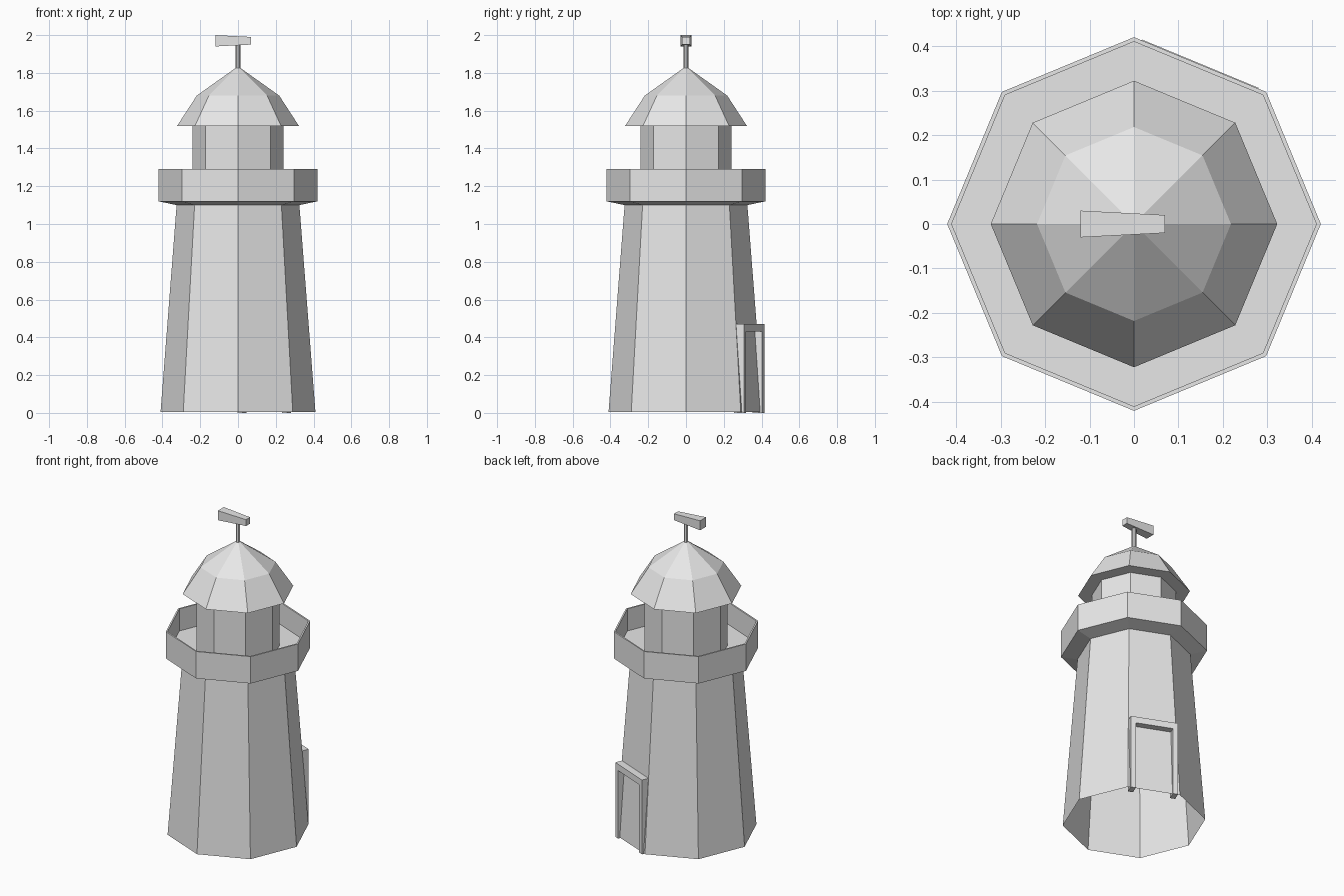
import bpy
import bmesh
import math
from mathutils import Matrix, Vector

cube = bpy.data.objects.get("Cube")
if cube:
    bpy.data.objects.remove(cube, do_unlink=True)

# One plain grey for the whole building
GREY = (0.8, 0.8, 0.8, 1.0)
stone = bpy.data.materials.new("light grey")
stone.use_nodes = True
stone.diffuse_color = GREY
for node in stone.node_tree.nodes:
    if node.type == 'BSDF_PRINCIPLED':
        node.inputs["Base Color"].default_value = GREY


def finish(name, bm):
    mesh = bpy.data.meshes.new(name)
    bm.to_mesh(mesh)
    bm.free()
    mesh.materials.append(stone)
    obj = bpy.data.objects.new(name, mesh)
    bpy.context.scene.collection.objects.link(obj)
    return obj


def lathe(name, profile, sides=8):
    """Turn a (radius, height) profile around z, with corners on the axes."""
    bm = bmesh.new()
    rings = []
    for r, z in profile:
        if r == 0:
            rings.append([bm.verts.new((0, 0, z))] * sides)
        else:
            angles = [math.tau * i / sides for i in range(sides)]
            rings.append([bm.verts.new((r * math.cos(a), r * math.sin(a), z)) for a in angles])
    for low, high in zip(rings, rings[1:]):
        for i in range(sides):
            j = (i + 1) % sides
            corners = list(dict.fromkeys((low[i], low[j], high[j], high[i])))
            bm.faces.new(corners)
    return finish(name, bm)


def box(name, low, high, matrix=Matrix()):
    low, high = Vector(low), Vector(high)
    bm = bmesh.new()
    bmesh.ops.create_cube(bm, size=1)
    bmesh.ops.scale(bm, vec=high - low, verts=bm.verts)
    bmesh.ops.translate(bm, vec=(low + high) / 2, verts=bm.verts)
    bm.transform(matrix)
    return finish(name, bm)


# Tapering tower, open underneath
lathe("tower", [(0.41, 0.004), (0.325, 1.10)])

# Gallery: sloped underside, thin parapet and sunken floor
lathe("gallery", [(0.325, 1.10), (0.42, 1.12), (0.42, 1.29),
                  (0.41, 1.29), (0.41, 1.15), (0.242, 1.15)])

# Lantern room and two-pitch roof with overhanging eaves
lathe("lantern_room", [(0.242, 1.15), (0.242, 1.52)])
lathe("roof", [(0.242, 1.52), (0.322, 1.52), (0.218, 1.68), (0, 1.835)])

# Weather vane: pole and tapered pointer
lathe("vane_pole", [(0.013, 1.82), (0.013, 1.955)])
vane = box("vane_pointer", (-0.12, -0.03, 1.94), (0.07, 0.03, 2.0))
for v in vane.data.vertices:
    if v.co.x > 0:
        v.co.y *= 0.67
        v.co.z = 1.97 + (v.co.z - 1.97) * 0.67

# Door frame on the tower side between the back and the left
turn = Matrix.Rotation(-math.pi / 8, 4, 'Z')
HALF, POST, INNER, OUTER = 0.142, 0.03, 0.335, 0.39
for side, x in (("right", -HALF), ("left", HALF - POST)):
    box("door_post_" + side, (x, INNER, 0), (x + POST, OUTER, 0.43), turn)
box("door_lintel", (-HALF, INNER, 0.43), (HALF, OUTER, 0.47), turn)
